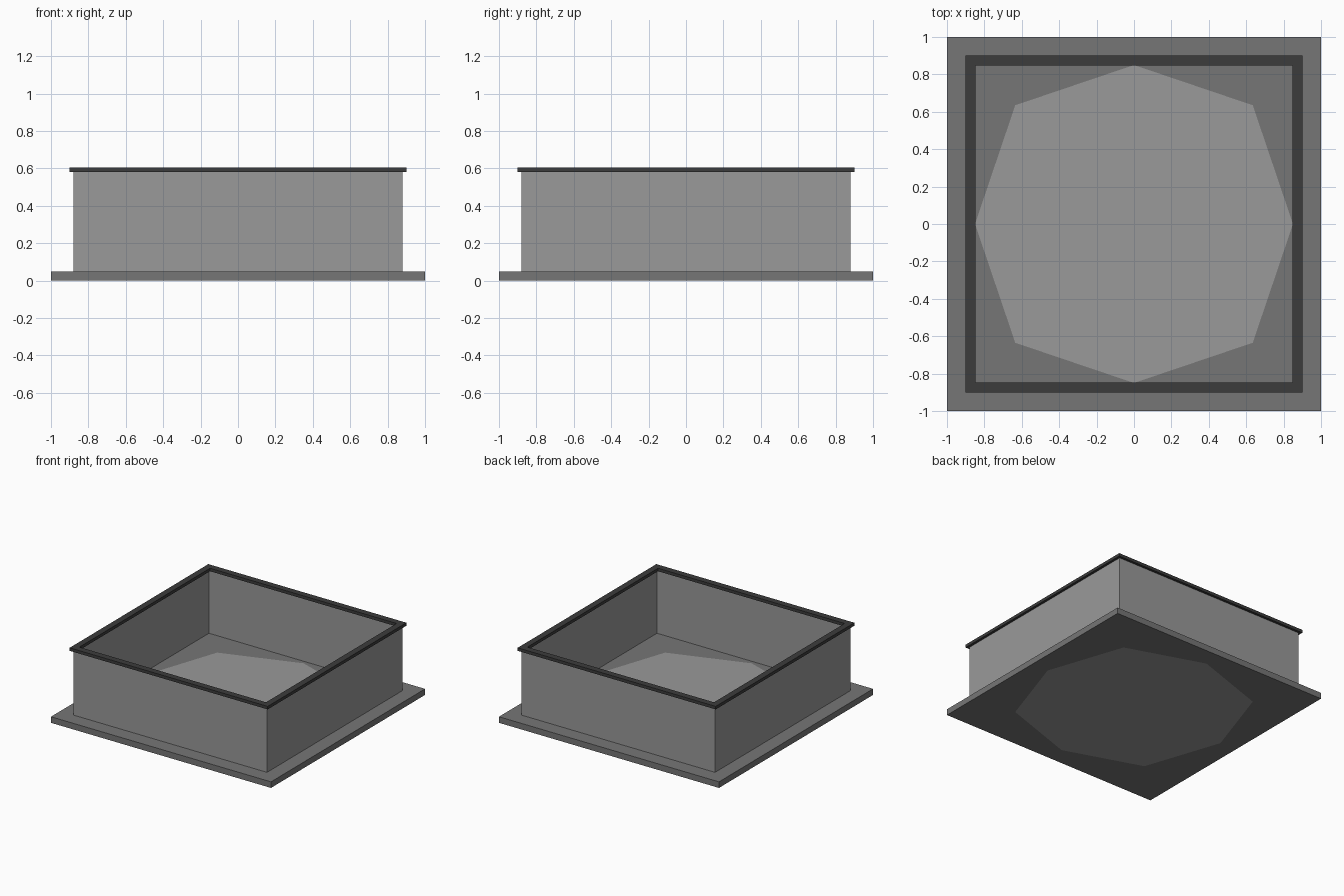
import bpy, bmesh

if "Cube" in bpy.data.objects:
    bpy.data.objects.remove(bpy.data.objects["Cube"])


def material(name, g):
    m = bpy.data.materials.new(name)
    m.diffuse_color = (g, g, g, 1)
    m.use_nodes = True
    m.node_tree.nodes["Principled BSDF"].inputs["Base Color"].default_value = m.diffuse_color
    return m


LIGHT = material("light_grey", 0.32)
MID = material("mid_grey", 0.18)
DARK = material("dark_grey", 0.045)


def finish(bm, name, mats):
    bmesh.ops.recalc_face_normals(bm, faces=bm.faces)
    me = bpy.data.meshes.new(name)
    bm.to_mesh(me)
    bm.free()
    for m in mats:
        me.materials.append(m)
    ob = bpy.data.objects.new(name, me)
    bpy.context.collection.objects.link(ob)
    return ob


def loop(bm, pts, z):
    return [bm.verts.new((x, y, z)) for x, y in pts]


def bridge(bm, a, b):
    n = len(a)
    for i in range(n):
        j = (i + 1) % n
        bm.faces.new((a[i], a[j], b[j], b[i]))


def square(r):
    return [(r, r), (-r, r), (-r, -r), (r, -r)]


def eight(corner, mid):
    # ring alternating between diagonal corners and side midpoints
    c, m = corner, mid
    return [(c, c), (0, m), (-c, c), (-m, 0), (-c, -c), (0, -m), (c, -c), (m, 0)]


# Base plate with a flush octagonal panel on both faces
bm = bmesh.new()
outer = [loop(bm, eight(1.0, 1.0), z) for z in (0, 0.05)]
inner = [loop(bm, eight(0.635, 0.85), z) for z in (0, 0.05)]
bridge(bm, *outer)
for o, i in zip(outer, inner):
    bridge(bm, o, i)
    bm.faces.new(i).material_index = 1
finish(bm, "base_plate", [MID, LIGHT])

# Thin upright walls, open at top and bottom
bm = bmesh.new()
bridge(bm, loop(bm, square(0.88), 0.05), loop(bm, square(0.88), 0.59))
finish(bm, "walls", [LIGHT])

# Dark rectangular rim capping the walls
bm = bmesh.new()
section = [(0.90, 0.58), (0.90, 0.605), (0.848, 0.605), (0.848, 0.58)]
loops = [loop(bm, square(r), z) for r, z in section]
for k in range(4):
    bridge(bm, loops[k], loops[(k + 1) % 4])
finish(bm, "top_rim", [DARK])
